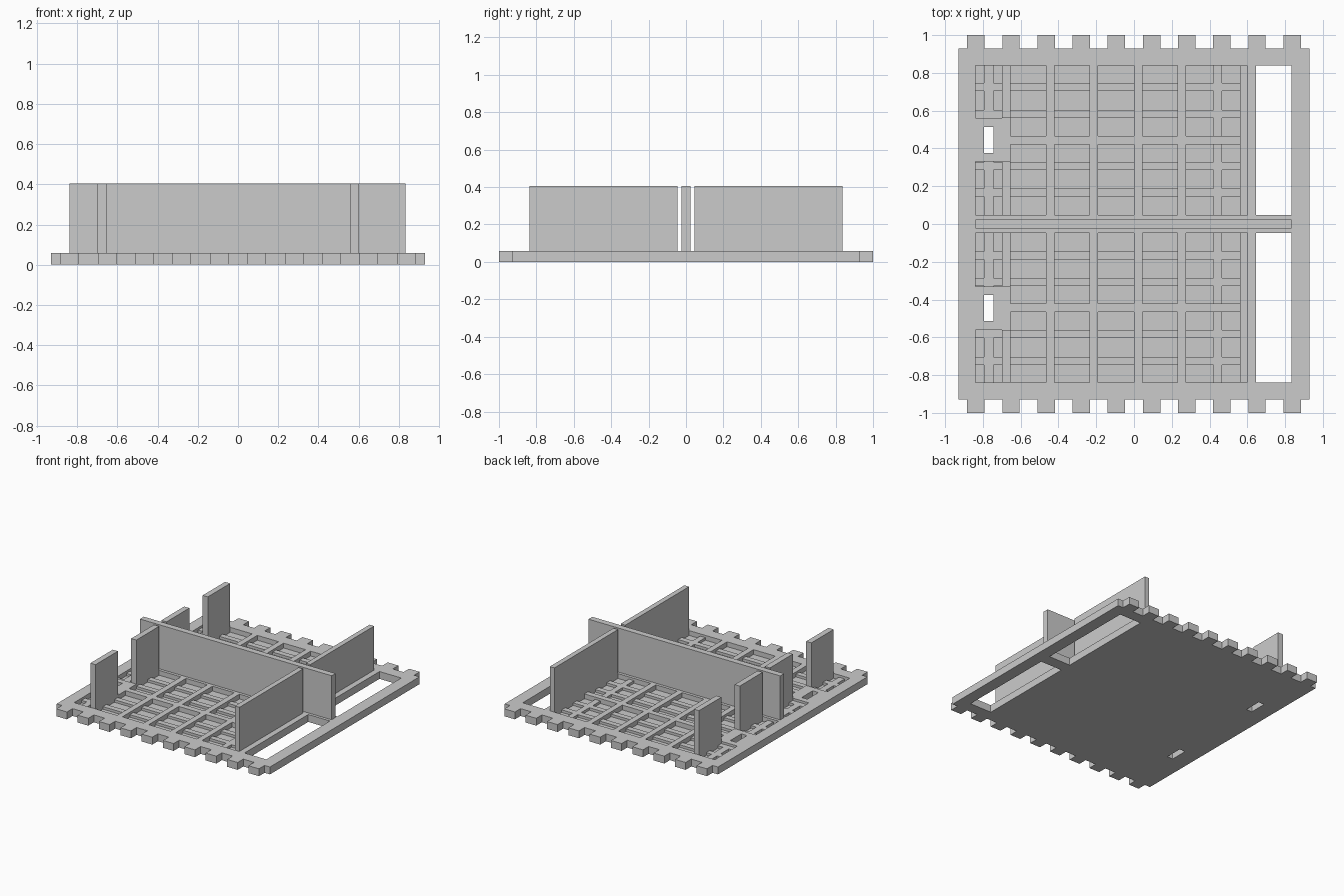
import bpy, bmesh

if "Cube" in bpy.data.objects:
    bpy.data.objects.remove(bpy.data.objects["Cube"])

TOP, RIB, FLOOR, WALL_TOP = 0.058, 0.04, 0.02, 0.405

grey = bpy.data.materials.new("plain grey")
grey.diffuse_color = (0.6, 0.6, 0.6, 1)
grey.use_nodes = True
grey.node_tree.nodes["Principled BSDF"].inputs["Base Color"].default_value = grey.diffuse_color


def finish(name, bm):
    bmesh.ops.recalc_face_normals(bm, faces=bm.faces)
    mesh = bpy.data.meshes.new(name)
    bm.to_mesh(mesh)
    bm.free()
    mesh.materials.append(grey)
    ob = bpy.data.objects.new(name, mesh)
    bpy.context.collection.objects.link(ob)
    return ob


def box(name, x0, x1, y0, y1, z0, z1):
    bm = bmesh.new()
    bmesh.ops.create_cube(bm, size=1)
    for v in bm.verts:
        v.co.x = x1 if v.co.x > 0 else x0
        v.co.y = y1 if v.co.y > 0 else y0
        v.co.z = z1 if v.co.z > 0 else z0
    return finish(name, bm)


def relief(name, rects):
    """Stepped panel: each rectangle (x0, x1, y0, y1, height) overrides the earlier ones."""
    xs = sorted({round(v, 4) for r in rects for v in r[:2]})
    ys = sorted({round(v, 4) for r in rects for v in r[2:4]})
    nx, ny = len(xs) - 1, len(ys) - 1
    height = {}
    for i in range(nx):
        for j in range(ny):
            cx, cy = (xs[i] + xs[i + 1]) / 2, (ys[j] + ys[j + 1]) / 2
            for x0, x1, y0, y1, h in rects:
                if x0 < cx < x1 and y0 < cy < y1:
                    height[i, j] = h
    bm = bmesh.new()

    def face(*pts):
        bm.faces.new([bm.verts.new(p) for p in pts])

    for (i, j), h in height.items():
        if h <= 0:
            continue
        a, b, c, d = xs[i], xs[i + 1], ys[j], ys[j + 1]
        face((a, c, h), (b, c, h), (b, d, h), (a, d, h))
        face((a, d, 0), (b, d, 0), (b, c, 0), (a, c, 0))
        # step down to each lower neighbour
        for di, dj, p, q in ((-1, 0, (a, d), (a, c)), (1, 0, (b, c), (b, d)),
                             (0, -1, (a, c), (b, c)), (0, 1, (b, d), (a, d))):
            low = height.get((i + di, j + dj), 0)
            if low < h:
                face((*p, low), (*q, low), (*q, h), (*p, h))
    mesh = bpy.data.meshes.new(name)
    bmesh.ops.remove_doubles(bm, verts=bm.verts, dist=1e-5)
    bm.to_mesh(mesh)
    bm.free()
    mesh.materials.append(grey)
    ob = bpy.data.objects.new(name, mesh)
    bpy.context.collection.objects.link(ob)
    return ob


def both_sides(x0, x1, y0, y1, h):
    return [(x0, x1, y0, y1, h), (x0, x1, -y1, -y0, h)]


# base plate with finger joints along the front and back edges
rects = [(-0.93, 0.93, -0.93, 0.93, TOP)]
for k in range(10):
    cx = -0.837 + 0.186 * k
    rects += both_sides(cx - 0.046, cx + 0.046, 0.93, 1.0, TOP)

# sunken pockets: five main columns and the narrow left-hand strips
columns = [(-0.655, -0.465), (-0.42, -0.235), (-0.19, 0.0), (0.045, 0.23), (0.275, 0.56)]
pockets = [(x0, x1, y0, y1) for x0, x1 in columns for y0, y1 in ((0.047, 0.42), (0.465, 0.84))]
pockets += [(-0.84, -0.655, 0.047, 0.33), (-0.84, -0.655, 0.56, 0.84), (0.56, 0.60, 0.047, 0.84)]
for p in pockets:
    rects += both_sides(*p, FLOOR)

# low ribs crossing the pockets
for x0, x1 in [(-0.84, -0.70)] + columns:
    for y0 in (0.145, 0.285, 0.56, 0.703):
        rects += both_sides(x0, x1, y0, y0 + 0.044, RIB)
for y0, y1 in ((0.047, 0.33), (0.56, 0.84)):
    rects += both_sides(-0.795, -0.745, y0, y1, RIB)
for y0, y1 in ((0.047, 0.42), (0.465, 0.84)):
    rects += both_sides(0.42, 0.465, y0, y1, RIB)

# through openings: large windows on the right, small slots on the left
rects += both_sides(0.645, 0.835, 0.047, 0.84, 0)
rects += both_sides(-0.795, -0.745, 0.375, 0.513, 0)
relief("base_panel", rects)

# upright dividers
box("centre_divider", -0.838, 0.833, -0.024, 0.024, TOP, WALL_TOP)
for side, s in (("back", 1), ("front", -1)):
    for part, x0, x1, y0, y1 in (("right_divider", 0.56, 0.60, 0.045, 0.838),
                                 ("left_inner_divider", -0.70, -0.655, 0.045, 0.33),
                                 ("left_outer_divider", -0.70, -0.655, 0.56, 0.838)):
        lo, hi = sorted((s * y0, s * y1))
        box(f"{side}_{part}", x0, x1, lo, hi, FLOOR, WALL_TOP)
